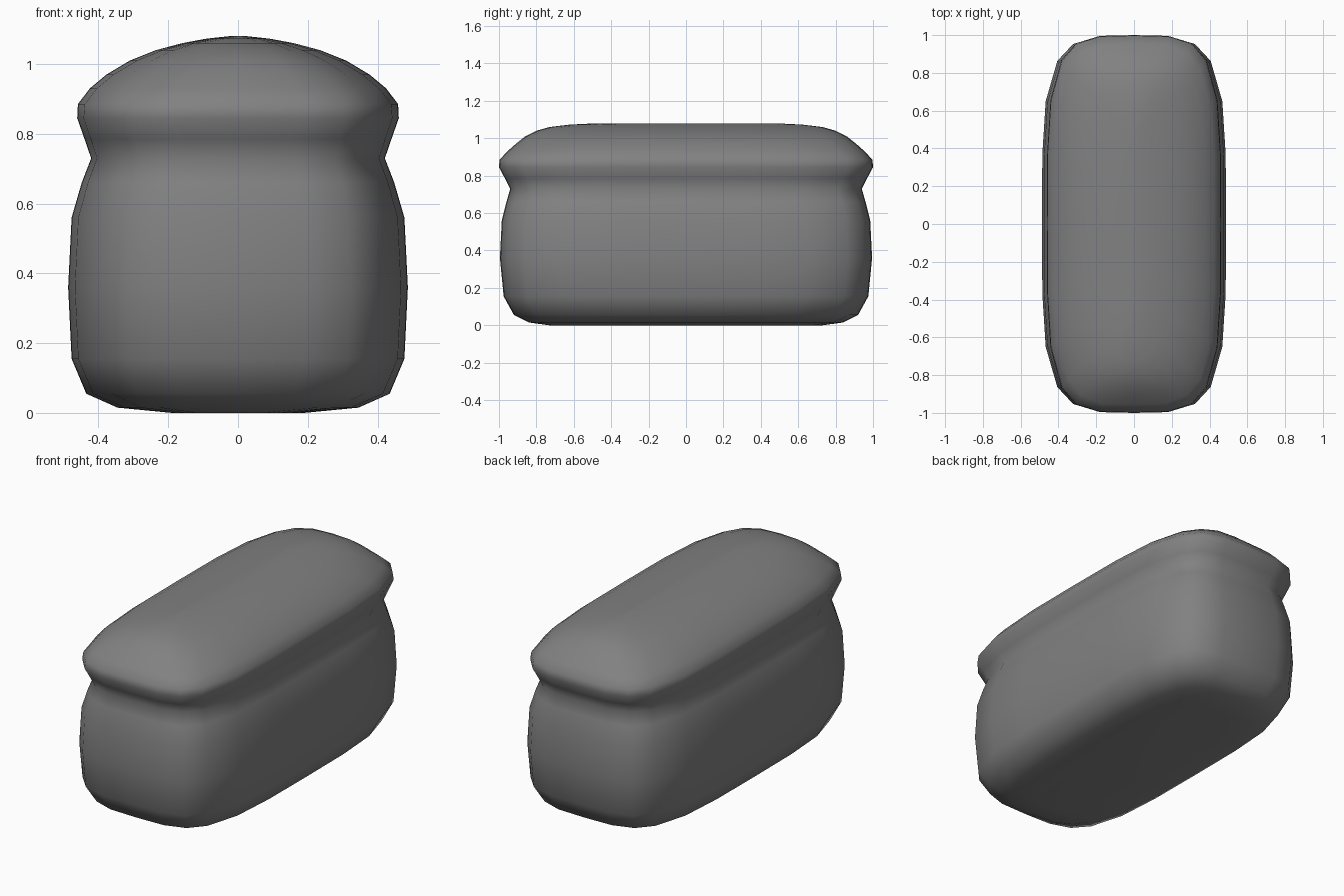
import bpy
import bmesh

if "Cube" in bpy.data.objects:
    bpy.data.objects.remove(bpy.data.objects["Cube"])

# Rounded-rectangle plan directions for one quadrant (unit half-width, half-length)
QUAD = [(1, 0), (1, .37), (.955, .65), (.836, .87), (.667, .965), (.39, .995), (0, 1)]
plan = (QUAD
        + [(-x, y) for x, y in QUAD[-2::-1]]
        + [(-x, -y) for x, y in QUAD[1:]]
        + [(x, -y) for x, y in QUAD[-2:0:-1]])

# Loaf rings: height, half-width, half-length, squareness
RINGS = [
    (0.000, .190, .73, 3.2), (0.015, .345, .84, 3.6), (0.055, .435, .92, 4.1),
    (0.155, .477, .975, 4.3), (0.36, .487, .995, 4.3), (0.56, .477, .985, 4.3),
    (0.66, .448, .96, 4.3), (0.73, .421, .94, 4.3), (0.785, .440, .968, 4.3),
    (0.845, .461, 1.0, 4.3), (0.885, .459, .997, 4.2), (0.93, .425, .955, 4.0),
    (0.97, .377, .91, 3.8), (1.01, .310, .86, 3.5), (1.04, .235, .80, 3.2),
    (1.06, .160, .73, 3.0), (1.073, .090, .62, 2.8), (1.08, .025, .48, 2.5),
]


def ring(bm, z, a, b, n):
    verts = []
    for x, y in plan:
        r = (abs(x) ** n + abs(y) ** n) ** (-1 / n)
        verts.append(bm.verts.new((a * x * r, b * y * r, z)))
    return verts


# Loft the rings into a closed loaf
bm = bmesh.new()
loops = [ring(bm, *r) for r in RINGS]
count = len(plan)
for lo, hi in zip(loops, loops[1:]):
    for i in range(count):
        j = (i + 1) % count
        bm.faces.new((lo[i], lo[j], hi[j], hi[i]))
bm.faces.new(loops[0][::-1])
bm.faces.new(loops[-1])
bmesh.ops.recalc_face_normals(bm, faces=bm.faces[:])
for f in bm.faces:
    f.smooth = True

mesh = bpy.data.meshes.new("bread_loaf")
bm.to_mesh(mesh)
bm.free()
loaf = bpy.data.objects.new("bread_loaf", mesh)
bpy.context.collection.objects.link(loaf)

# Single grey colour
grey = bpy.data.materials.new("mid_grey")
grey.diffuse_color = (0.22, 0.22, 0.22, 1)
grey.use_nodes = True
grey.node_tree.nodes["Principled BSDF"].inputs["Base Color"].default_value = grey.diffuse_color
mesh.materials.append(grey)
